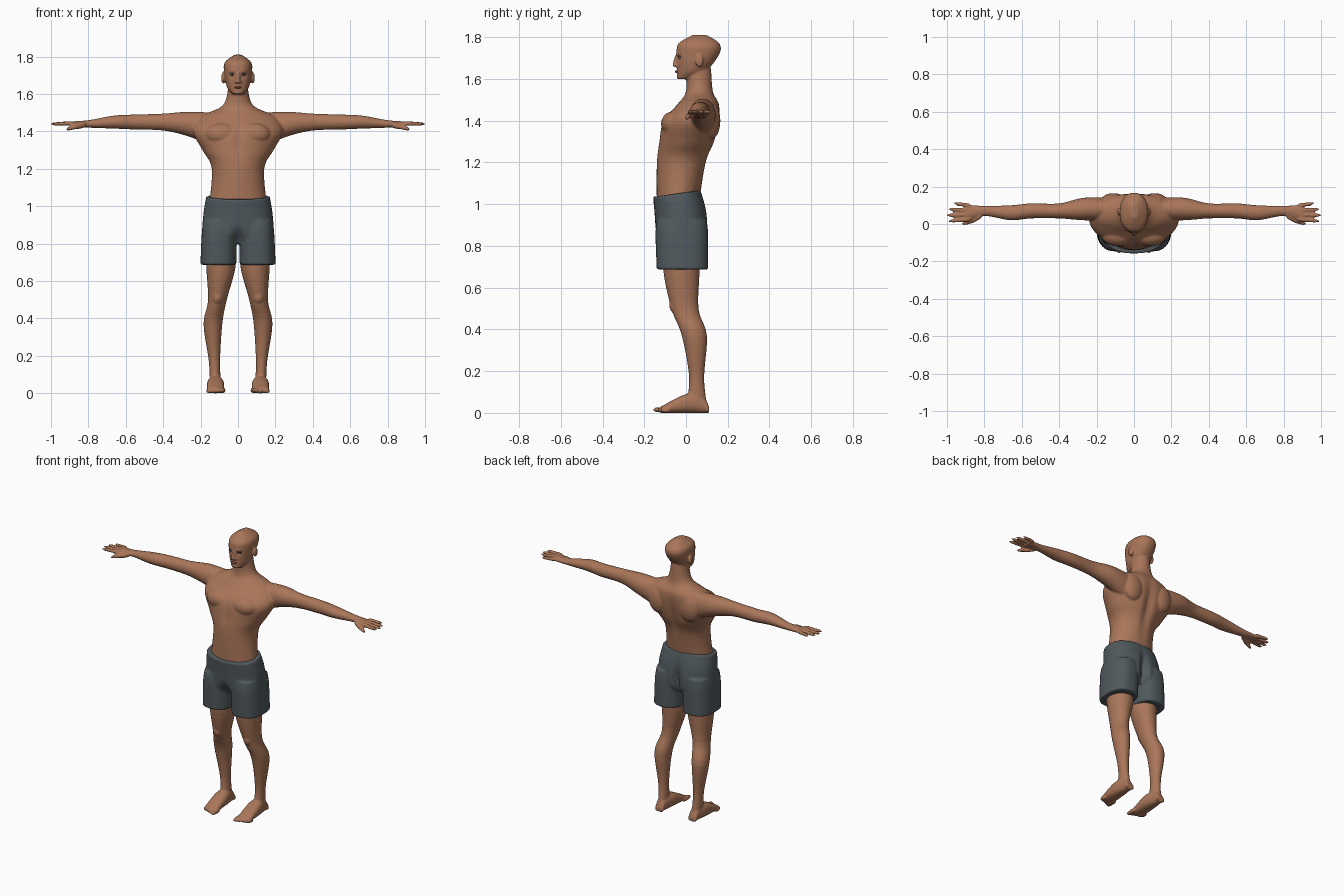
import bpy, bmesh, math
from mathutils import Vector

cube = bpy.data.objects.get("Cube")
if cube:
    bpy.data.objects.remove(cube, do_unlink=True)


def material(name, red, green, blue):
    mat = bpy.data.materials.new(name)
    mat.use_nodes = True
    mat.diffuse_color = (red, green, blue, 1)
    shader = mat.node_tree.nodes["Principled BSDF"]
    shader.inputs["Base Color"].default_value = (red, green, blue, 1)
    return mat


skin = material("skin", red=.4, green=.18, blue=.1)
cloth = material("grey cloth", red=.08, green=.1, blue=.11)
eye_blue = material("eye blue grey", red=.13, green=.22, blue=.26)
dark = material("dark brown", red=.04, green=.02, blue=.02)
lip_brown = material("lip brown", red=.27, green=.1, blue=.06)


# Cross-sections hold: position on axis, two centres, two half sizes
def level(z, half, front, back, x=0):
    return Vector((z, x, (front + back) / 2, half, (back - front) / 2))


def arm_slice(x, deep, tall, y=.07, z=1.45):
    return Vector((x, y, z, deep, tall))


def foot_slice(y, half, height):
    return Vector((y, .12, height / 2, half, height / 2))


def curve_point(before, start, end, after, t):
    """Smooth curve through the given cross-sections."""
    leave, arrive = (end - before) / 2, (after - start) / 2
    gap = end - start
    return start + t * (leave + t * (3 * gap - 2 * leave - arrive
                                     + t * (leave + arrive - 2 * gap)))


def loft(bm, axis, sections, side=1, power=2, steps=5, count=72):
    """Closed tube through cross-sections; power above two squares it off."""
    padded = [sections[0], *sections, sections[-1]]
    dense = [curve_point(*group, step / steps)
             for group in zip(padded, padded[1:], padded[2:], padded[3:])
             for step in range(steps)] + [sections[-1]]
    rings = []
    for place, centre_a, centre_b, half_a, half_b in dense:
        ring = []
        for k in range(count):
            angle = math.tau * k / count
            c, s = math.cos(angle), math.sin(angle)
            a = centre_a + half_a * math.copysign(abs(c) ** (2 / power), c)
            b = centre_b + half_b * math.copysign(abs(s) ** (2 / power), s)
            x, y, z = {"x": (place, a, b), "y": (a, place, b), "z": (a, b, place)}[axis]
            ring.append(bm.verts.new((side * x, y, z)))
        rings.append(ring)
    for low, high in zip(rings, rings[1:]):
        for k in range(count):
            bm.faces.new((low[k - 1], low[k], high[k], high[k - 1]))
    bm.faces.new(rings[0])
    bm.faces.new(rings[-1])
    return [vert for ring in rings for vert in ring]


def press(verts, centre, size, move):
    """Push the surface softly around a point."""
    for vert in verts:
        distance = sum(((v - c) / r) ** 2 for v, c, r in zip(vert.co, centre, size))
        vert.co += Vector(move) * math.exp(-distance)


def ball(bm, centre, size, rows=10):
    x, y, z = centre
    wide, deep, tall = size
    sections = []
    for i in range(rows + 1):
        angle = math.pi * i / rows
        spread = max(.05, math.sin(angle))
        sections.append(Vector((z - tall * math.cos(angle), x, y, wide * spread, deep * spread)))
    loft(bm, "z", sections, steps=1, count=20)


def digit(bm, axis, start, end, radius, side=1, rows=8):
    """Round-ended rod that narrows towards its end."""
    place = "xyz".index(axis)
    sections = []
    for i in range(rows + 1):
        t = i / rows
        point = Vector(start).lerp(Vector(end), t)
        across = [point[n] for n in range(3) if n != place]
        size = radius * (1 - t / 4) * math.sqrt(max(.1, 1 - (2 * t - 1) ** 6))
        sections.append(Vector((point[place], *across, size, size)))
    loft(bm, axis, sections, side, steps=1, count=16)


def finish(name, bm, mat, voxel=None, relax=2):
    bmesh.ops.recalc_face_normals(bm, faces=bm.faces)
    for face in bm.faces:
        face.smooth = True
    mesh = bpy.data.meshes.new(name)
    bm.to_mesh(mesh)
    bm.free()
    mesh.materials.append(mat)
    part = bpy.data.objects.new(name, mesh)
    bpy.context.collection.objects.link(part)
    if voxel:
        # Fuse overlapping volumes into one skin
        fuse = part.modifiers.new("fuse", "REMESH")
        fuse.mode = "VOXEL"
        fuse.voxel_size = voxel
        fuse.use_smooth_shade = True
        soften = part.modifiers.new("soften", "SMOOTH")
        soften.iterations = relax


# Torso and neck, with spine and breastbone grooves
body = bmesh.new()
torso = loft(body, "z", [
    level(z=1, half=.155, front=-.14, back=.06),
    level(z=1.2, half=.14, front=-.14, back=.1),
    level(z=1.3, half=.19, front=-.13, back=.14),
    level(z=1.4, half=.24, front=-.11, back=.16),
    level(z=1.48, half=.2, front=-.04, back=.16),
    level(z=1.54, half=.08, front=0, back=.13),
    level(z=1.65, half=.05, front=0, back=.12)])
press(torso, centre=(0, .16, 1.27), size=(.03, .08, .17), move=(0, -.02, 0))
press(torso, centre=(0, -.13, 1.36), size=(.02, .06, .1), move=(0, .01, 0))

# Head with nose, mouth, chin, eye sockets, brows and ears
head = loft(body, "z", [
    level(z=1.6, half=.03, front=-.04, back=.03),
    level(z=1.64, half=.06, front=-.04, back=.1),
    level(z=1.72, half=.075, front=-.045, back=.16),
    level(z=1.77, half=.07, front=-.035, back=.16),
    level(z=1.81, half=.02, front=.03, back=.1)], power=2.2)
press(head, centre=(0, -.04, 1.635), size=(.02, .04, .01), move=(0, -.008, 0))
press(head, centre=(0, -.04, 1.61), size=(.03, .04, .01), move=(0, -.006, 0))
digit(body, "z", start=(0, -.056, 1.657), end=(0, -.042, 1.72), radius=.012)
for side in (-1, 1):
    press(head, centre=(side * .03, -.04, 1.7), size=(.016, .04, .01), move=(0, .014, 0))
    press(head, centre=(side * .03, -.04, 1.72), size=(.02, .04, .01), move=(0, -.006, 0))
    ball(body, centre=(side * .08, .065, 1.685), size=(.01, .02, .03))
    ball(body, centre=(side * .01, -.05, 1.664), size=(.008, .01, .007))

for side in (-1, 1):
    # Chest, shoulder and shoulder blade
    ball(body, centre=(side * .085, -.06, 1.385), size=(.09, .06, .06))
    ball(body, centre=(side * .22, .08, 1.44), size=(.07, .06, .065))
    ball(body, centre=(side * .11, .12, 1.4), size=(.07, .045, .09))

    # Arm and palm
    loft(body, "x", [
        arm_slice(x=.13, deep=.06, tall=.09, y=.08, z=1.41),
        arm_slice(x=.27, deep=.06, tall=.065, y=.08, z=1.44),
        arm_slice(x=.4, deep=.04, tall=.045),
        arm_slice(x=.55, deep=.04, tall=.04),
        arm_slice(x=.66, deep=.04, tall=.035, y=.06),
        arm_slice(x=.8, deep=.027, tall=.02, z=1.44),
        arm_slice(x=.9, deep=.045, tall=.013, y=.06, z=1.44)], side)

    # Fingers fan out from the index finger; thumb points forward and down
    for k in range(4):
        digit(body, "x", start=(.87, .025 + .024 * k, 1.443),
              end=(1.003 - .01 * (k - 1) ** 2, .015 + .032 * k, 1.44), radius=.012, side=side)
    digit(body, "x", start=(.81, .05, 1.44), end=(.88, .01, 1.42), radius=.018, side=side)
    digit(body, "x", start=(.85, .02, 1.43), end=(.92, 0, 1.41), radius=.013, side=side)

    # Leg with kneecap
    loft(body, "z", [
        level(z=.95, x=.09, half=.075, front=-.1, back=.06),
        level(z=.7, x=.09, half=.08, front=-.11, back=.065),
        level(z=.5, x=.11, half=.05, front=-.07, back=.06),
        level(z=.37, x=.134, half=.05, front=-.02, back=.1),
        level(z=.17, x=.126, half=.03, front=.015, back=.087),
        level(z=.04, x=.12, half=.03, front=0, back=.1)], side)
    ball(body, centre=(side * .11, -.05, .515), size=(.03, .03, .04))

    # Foot and toes, the big toe on the inside
    loft(body, "y", [
        foot_slice(y=.11, half=.03, height=.03),
        foot_slice(y=.08, half=.03, height=.08),
        foot_slice(y=0, half=.045, height=.09),
        foot_slice(y=-.12, half=.045, height=.03)], side, power=2.4)
    for k in range(5):
        x, radius = .08 + .02 * k, .015 - .001 * k
        digit(body, "y", start=(x, -.08, radius), end=(x, -.157 + .01 * k, radius),
              radius=radius, side=side)
finish("body", body, skin, voxel=.006)

# Shorts: hips with a waistband that rises to the back, and two wide legs
shorts = bmesh.new()
hips = loft(shorts, "z", [
    level(z=.8, half=.16, front=-.12, back=.08),
    level(z=.85, half=.19, front=-.145, back=.105),
    level(z=.95, half=.185, front=-.15, back=.1),
    level(z=1.035, half=.17, front=-.158, back=.07)], power=2.3)
for vert in hips:
    vert.co.z += max(0, vert.co.z - .9) * (vert.co.y + .16)
press(hips, centre=(0, .11, .87), size=(.025, .1, .1), move=(0, -.04, 0))
press(hips, centre=(0, -.15, .82), size=(.03, .1, .05), move=(0, .04, 0))
for side in (-1, 1):
    loft(shorts, "z", [
        level(z=.687, x=.105, half=.096, front=-.14, back=.106),
        level(z=.85, x=.1, half=.094, front=-.146, back=.106),
        level(z=.92, x=.095, half=.09, front=-.14, back=.1)], side, power=2.5)
finish("shorts", shorts, cloth, voxel=.007, relax=1)

# Eyes, pupils with lashes, and lips
eyes, lashes, lips = bmesh.new(), bmesh.new(), bmesh.new()
for side in (-1, 1):
    ball(eyes, centre=(side * .03, -.025, 1.702), size=(.014, .012, .007))
    ball(lashes, centre=(side * .03, -.034, 1.702), size=(.004, .004, .004))
    ball(lashes, centre=(side * .03, -.031, 1.709), size=(.016, .007, .002))
ball(lips, centre=(0, -.044, 1.635), size=(.02, .01, .006))
finish("eyes", eyes, eye_blue)
finish("pupils_and_lashes", lashes, dark)
finish("lips", lips, lip_brown)
